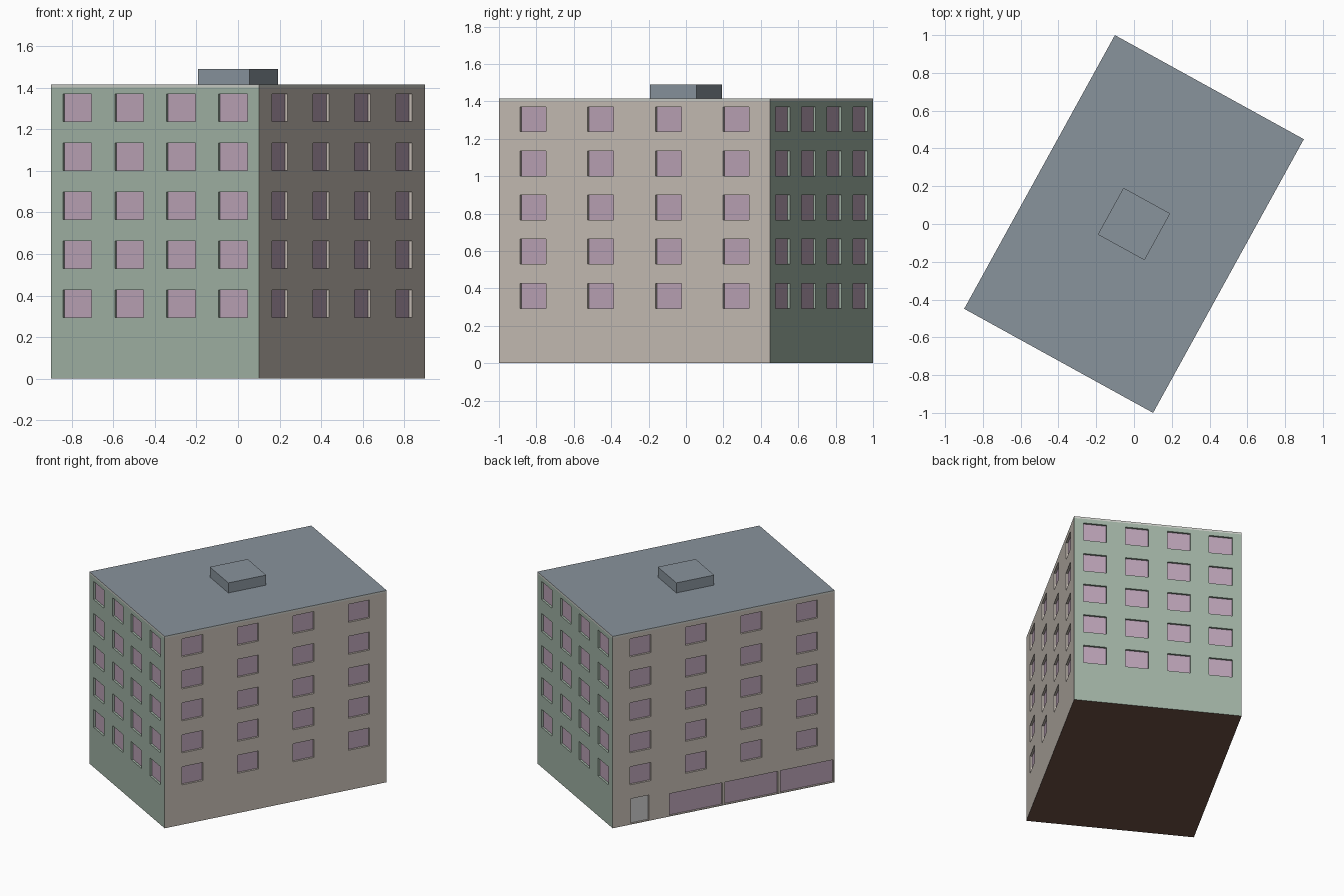
import bpy, bmesh, math
from mathutils import Vector, Matrix

if "Cube" in bpy.data.objects:
    bpy.data.objects.remove(bpy.data.objects["Cube"])

HX, HY = 0.571, 0.827          # half width / half length of the block
TOP, WALL_TOP = 1.416, 1.402
DEPTH = 0.015                  # recess of windows
ROT = Matrix.Rotation(math.radians(-28.85), 4, 'Z')


def mat(name, r, g, b):
    m = bpy.data.materials.new(name)
    m.diffuse_color = [(c / 255) ** 2.2 for c in (r, g, b)] + [1]
    m.use_nodes = True
    m.node_tree.nodes["Principled BSDF"].inputs["Base Color"].default_value = m.diffuse_color
    return m


GREEN = mat("green_plaster", 158, 176, 162)
TAN = mat("tan_plaster", 196, 187, 178)
GLASS = mat("mauve_glass", 184, 160, 180)
DOOR = mat("door_grey", 200, 200, 200)
ROOF = mat("roof_slate", 135, 146, 155)
TRIM = mat("roof_trim", 200, 202, 196)
BASE = mat("base_brown", 112, 84, 72)


def make(name, quads, mats):
    """quads: list of (four points, material index)"""
    bm = bmesh.new()
    for pts, idx in quads:
        bm.faces.new([bm.verts.new(p) for p in pts]).material_index = idx
    bmesh.ops.remove_doubles(bm, verts=bm.verts, dist=1e-5)
    bm.transform(ROT)
    me = bpy.data.meshes.new(name)
    bm.to_mesh(me)
    bm.free()
    for m in mats:
        me.materials.append(m)
    ob = bpy.data.objects.new(name, me)
    bpy.context.collection.objects.link(ob)
    return ob


def box(name, hx, hy, z0, z1, side, top=None):
    c = [(-hx, -hy), (hx, -hy), (hx, hy), (-hx, hy)]
    lo, hi = [(*p, z0) for p in c], [(*p, z1) for p in c]
    quads = [([lo[i], lo[(i + 1) % 4], hi[(i + 1) % 4], hi[i]], 0) for i in range(4)]
    quads += [(hi, 1), (lo[::-1], 0)]
    return make(name, quads, [side, top or side])


def facade(name, k, wall_mat, shops=False):
    """One wall with recessed openings; k counts quarter turns from the front."""
    half, dist = (HX, HY) if k % 2 == 0 else (HY, HX)
    turn = Matrix.Rotation(k * math.pi / 2, 3, 'Z')
    width = 2 * half
    bay = width / 4
    walls, panes, doors = [], [], []

    def P(u, z, d=0.0):
        return turn @ Vector((u - half, -dist + d, z))

    def rect(u0, u1, z0, z1, d=0.0):
        return [P(u0, z0, d), P(u1, z0, d), P(u1, z1, d), P(u0, z1, d)]

    def band(z0, z1, columns):
        """columns: (u0, u1, [(bottom, top), ...], pane list) from left to right"""
        u = 0
        for u0, u1, holes, target in columns:
            walls.append((rect(u, u0, z0, z1), 0))
            z = z0
            for b, t in holes:
                walls.append((rect(u0, u1, z, b), 0))
                f, r = rect(u0, u1, b, t), rect(u0, u1, b, t, DEPTH)
                for i in range(4):
                    j = (i + 1) % 4
                    walls.append(([f[i], f[j], r[j], r[i]], 0))
                target.append((r, 0))
                z = t
            walls.append((rect(u0, u1, z, z1), 0))
            u = u1
        walls.append((rect(u, width, z0, z1), 0))

    # ground floor: blank, or door and three shop windows
    ground = []
    if shops:
        ground.append((0.135, 0.272, [(0.005, 0.19)], doors))
        for i in (1, 2, 3):
            c = (i + 0.5) * bay
            ground.append((c - 0.197, c + 0.197, [(0.005, 0.168)], panes))
    band(0, 0.24, ground)
    # five upper floors of four windows
    rows = [(0.294 + 0.236 * i, 0.427 + 0.236 * i) for i in range(5)]
    cols = [((i + 0.5) * bay - 0.079, (i + 0.5) * bay + 0.079, rows, panes) for i in range(4)]
    band(0.24, WALL_TOP, cols)

    make(name + "_wall", walls, [wall_mat])
    make(name + "_windows", panes, [GLASS])
    if doors:
        make(name + "_door", doors, [DOOR])


# four walls
facade("front", 0, GREEN)
facade("right", 1, TAN)
facade("back", 2, GREEN)
facade("left", 3, TAN, shops=True)

# ground plate
make("base", [([(-HX, -HY, 0), (-HX, HY, 0), (HX, HY, 0), (HX, -HY, 0)], 0)], [BASE])

# roof slab with pale edge, and the roof hut
box("roof", HX, HY, WALL_TOP, TOP, TRIM, ROOF)
box("roof_hut", 0.141, 0.141, TOP, 1.49, ROOF)
